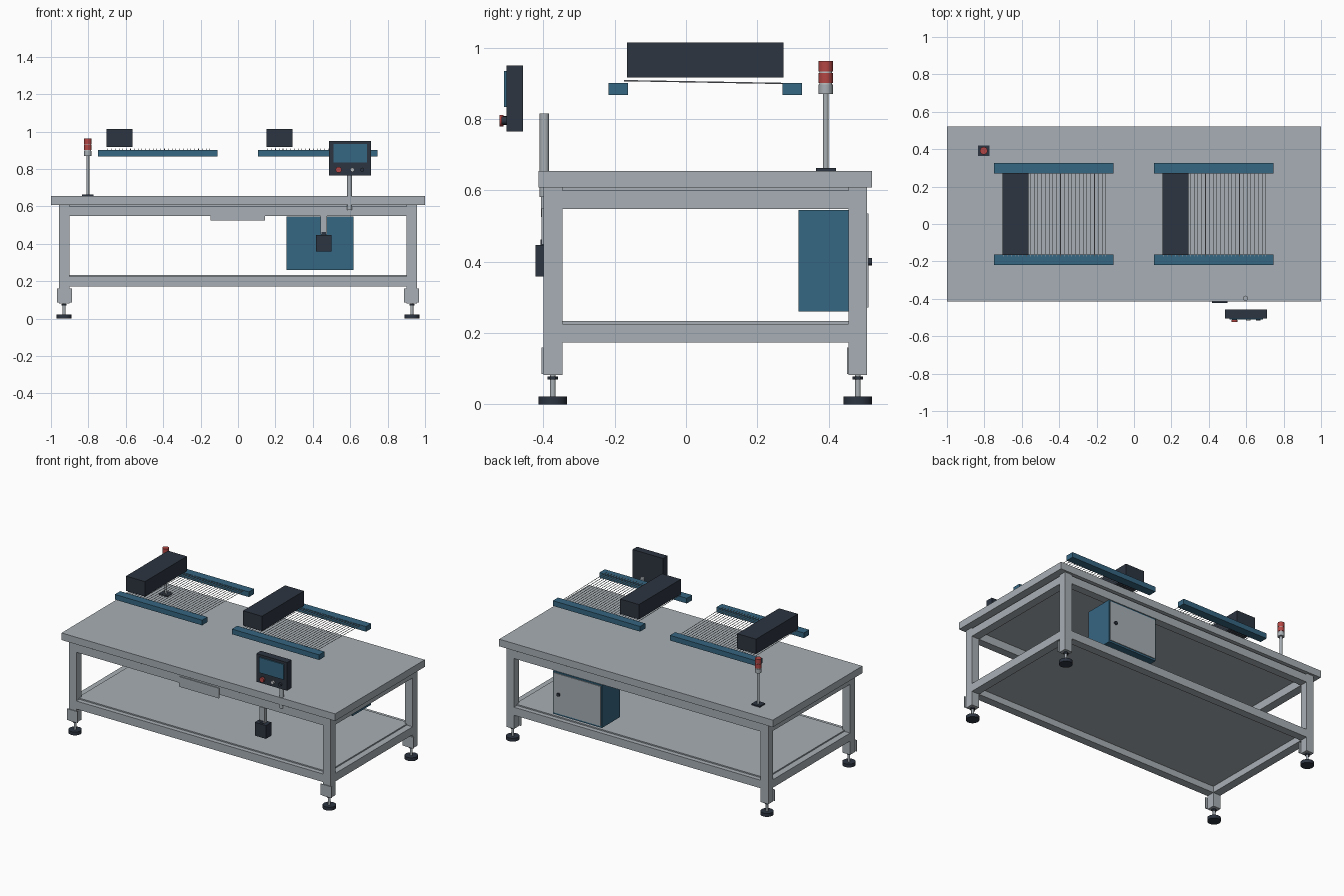
import bpy
from mathutils import Vector

if "Cube" in bpy.data.objects:
    bpy.data.objects.remove(bpy.data.objects["Cube"])


def material(name, rgb):
    m = bpy.data.materials.new(name)
    m.diffuse_color = (*rgb, 1)
    m.use_nodes = True
    m.node_tree.nodes["Principled BSDF"].inputs["Base Color"].default_value = m.diffuse_color
    return m


GREY = material("steel_grey", (0.39, 0.43, 0.46))
PALE = material("pale_grey", (0.52, 0.54, 0.55))
BLUE = material("steel_blue", (0.036, 0.133, 0.22))
DARK = material("charcoal", (0.026, 0.035, 0.052))
RED = material("signal_red", (0.45, 0.062, 0.058))


def box(name, x, y, z, mat):
    """Box from (min, max) pairs."""
    bpy.ops.mesh.primitive_cube_add(size=1)
    o = bpy.context.object
    o.name = name
    mid = Vector([(a + b) / 2 for a, b in (x, y, z)])
    size = [b - a for a, b in (x, y, z)]
    for v in o.data.vertices:
        v.co = Vector([c * s for c, s in zip(v.co, size)]) + mid
    o.data.materials.append(mat)
    return o


def rod(name, start, end, r, mat, sides=24):
    """Cylinder between two points."""
    a, b = Vector(start), Vector(end)
    d = b - a
    bpy.ops.mesh.primitive_cylinder_add(
        vertices=sides, radius=r, depth=d.length, location=(a + b) / 2,
        rotation=d.to_track_quat('Z', 'Y').to_euler())
    o = bpy.context.object
    o.name = name
    o.data.materials.append(mat)
    bpy.ops.object.shade_smooth_by_angle()
    return o


LEG_X = (0.902, 0.957)
FRONT_Y, BACK_Y = (-0.40, -0.347), (0.456, 0.508)

# Table top and shelf
box("table_top", (-1, 1), (-0.414, 0.522), (0.608, 0.655), GREY)
box("top_support", (-0.915, 0.915), (-0.37, 0.478), (0.60, 0.609), GREY)
box("shelf", (-0.915, 0.915), (-0.37, 0.478), (0.215, 0.234), GREY)

# Legs with bracket plates and levelling feet
for s, side in ((-1, "left"), (1, "right")):
    lx = tuple(sorted((s * LEG_X[0], s * LEG_X[1])))
    px = tuple(sorted((s * 0.888, s * 0.968)))
    for ly, end in ((FRONT_Y, "front"), (BACK_Y, "back")):
        tag = f"{end}_{side}"
        cx, cy = sum(lx) / 2, sum(ly) / 2
        box(f"leg_{tag}", lx, ly, (0.082, 0.608), GREY)
        box(f"leg_plate_{tag}", px, (ly[0] - 0.005, ly[0]), (0.086, 0.16), GREY)
        rod(f"foot_pad_{tag}", (cx, cy, 0), (cx, cy, 0.022), 0.04, DARK, 32)
        rod(f"foot_stem_{tag}", (cx, cy, 0.02), (cx, cy, 0.084), 0.008, GREY, 16)
        rod(f"foot_nut_{tag}", (cx, cy, 0.07), (cx, cy, 0.079), 0.015, DARK, 6)

    # Side rails
    for z, level in (((0.173, 0.226), "lower"), ((0.548, 0.60), "upper")):
        box(f"{level}_rail_{side}", lx, (FRONT_Y[1], BACK_Y[0]), z, GREY)

# Front and back rails
for z, level in (((0.173, 0.226), "lower"), ((0.548, 0.60), "upper")):
    for y, end in ((FRONT_Y, "front"), (BACK_Y, "back")):
        box(f"{level}_rail_{end}", (-LEG_X[0], LEG_X[0]), y, z, GREY)

# Front name plate left blank
box("front_plate", (-0.147, 0.144), (-0.406, -0.40), (0.525, 0.592), GREY)

# Two wire racks, each with side bars, sloping wires and a cover box
for x0, side in ((-0.748, "left"), (0.108, "right")):
    bar_x = (x0, x0 + 0.638)
    box(f"rack_front_bar_{side}", bar_x, (-0.218, -0.162), (0.868, 0.902), BLUE)
    box(f"rack_back_bar_{side}", bar_x, (0.271, 0.325), (0.868, 0.902), BLUE)
    box(f"rack_cover_{side}", (x0 + 0.045, x0 + 0.183), (-0.165, 0.273),
        (0.917, 1.015), DARK)
    for i in range(28):
        x = x0 + 0.052 + i * 0.0202
        rod(f"rack_wire_{side}_{i + 1}", (x, -0.174, 0.908), (x, 0.284, 0.900),
            0.0018, GREY, 6)

# Signal tower
tx, ty = -0.803, 0.392
box("tower_base", (tx - 0.031, tx + 0.031), (ty - 0.028, ty + 0.028),
    (0.655, 0.663), DARK)
rod("tower_pole", (tx, ty, 0.66), (tx, ty, 0.872), 0.008, GREY, 16)
for name, z0, z1, r, mat in (
        ("tower_socket", 0.87, 0.897, 0.02, GREY),
        ("tower_ring_lower", 0.897, 0.902, 0.018, PALE),
        ("tower_lamp_lower", 0.902, 0.930, 0.02, RED),
        ("tower_ring_upper", 0.930, 0.934, 0.018, PALE),
        ("tower_lamp_upper", 0.934, 0.963, 0.02, RED)):
    rod(name, (tx, ty, z0), (tx, ty, z1), r, mat)

# Control panel with screen, buttons and post
box("panel_body", (0.487, 0.711), (-0.504, -0.457), (0.765, 0.951), DARK)
box("panel_screen", (0.511, 0.690), (-0.511, -0.504), (0.834, 0.935), BLUE)
rod("stop_button_collar", (0.538, -0.504, 0.796), (0.538, -0.512, 0.796), 0.013, DARK)
rod("stop_button", (0.538, -0.512, 0.796), (0.538, -0.523, 0.796), 0.016, RED)
rod("start_button", (0.611, -0.504, 0.796), (0.611, -0.517, 0.796), 0.011, PALE)
rod("mode_button", (0.664, -0.504, 0.796), (0.664, -0.517, 0.796), 0.011, DARK)
rod("panel_post", (0.597, -0.397, 0.582), (0.597, -0.397, 0.816), 0.0135, GREY)

# Hanging holder below the front rail
box("holder_strap", (0.44, 0.477), (-0.405, -0.38), (0.449, 0.55), GREY)
box("holder_box", (0.418, 0.50), (-0.422, -0.365), (0.359, 0.447), DARK)
box("holder_clip", (0.446, 0.471), (-0.408, -0.378), (0.447, 0.462), DARK)

# Cabinet with back-facing door and knob
box("cabinet_body", (0.26, 0.617), (0.316, 0.507), (0.26, 0.545), BLUE)
box("cabinet_door", (0.268, 0.609), (0.506, 0.512), (0.272, 0.535), GREY)
rod("cabinet_knob", (0.572, 0.51, 0.40), (0.572, 0.521, 0.40), 0.011, DARK)
